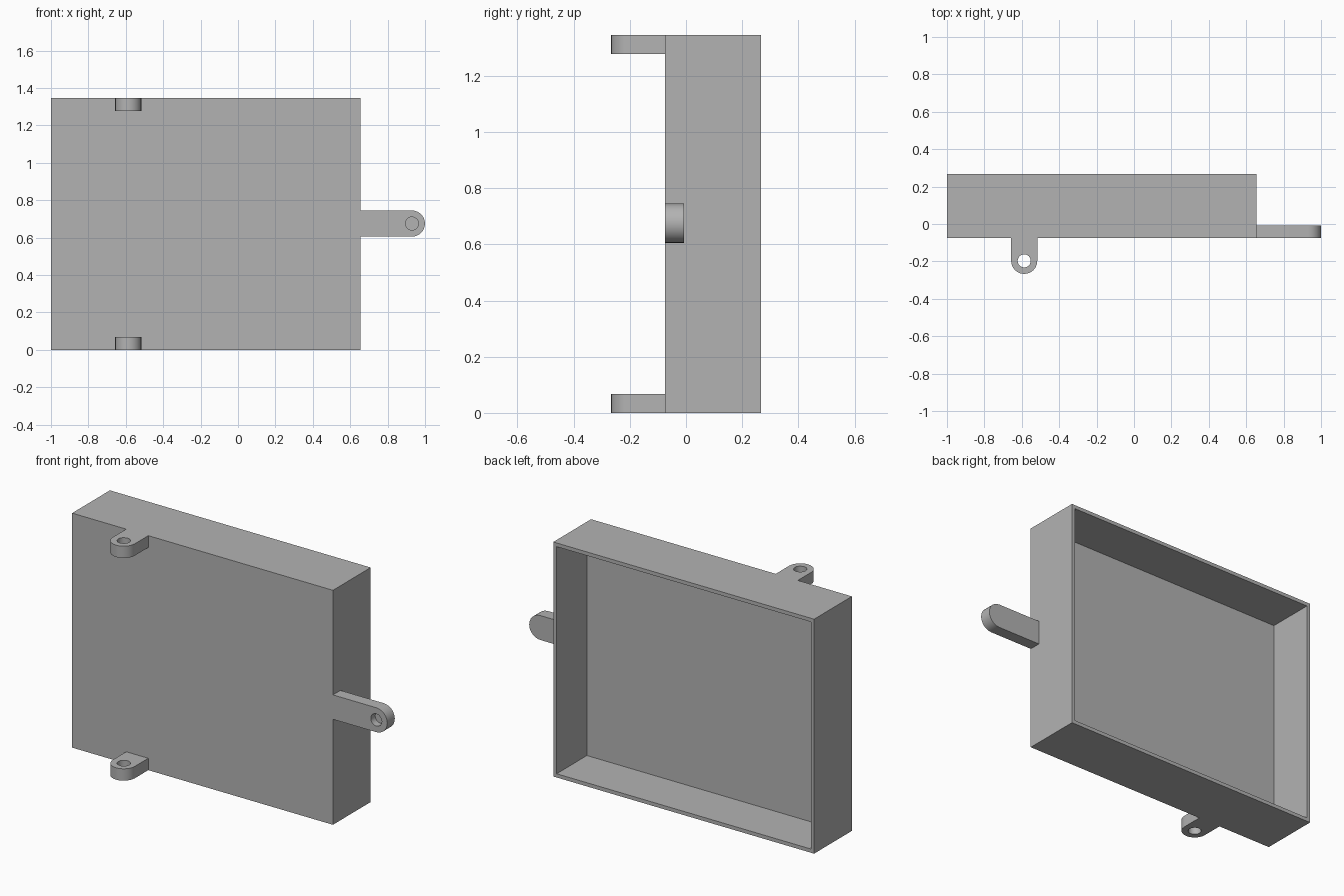
import bpy, bmesh, math
from mathutils import Matrix, Vector

if "Cube" in bpy.data.objects:
    bpy.data.objects.remove(bpy.data.objects["Cube"])

GREY = (0.45, 0.45, 0.45, 1)
grey = bpy.data.materials.new("plain grey")
grey.use_nodes = True
grey.diffuse_color = GREY
grey.node_tree.nodes["Principled BSDF"].inputs["Base Color"].default_value = GREY

LEFT, RIGHT, FRONT, BACK, TOP = -1.0, 0.655, -0.075, 0.267, 1.345
WALL, FLOOR = 0.03, 0.068
RADIUS, BORE, THICK, ARC = 0.07, 0.035, 0.068, 12


def add_object(name, bm):
    bmesh.ops.recalc_face_normals(bm, faces=bm.faces)
    mesh = bpy.data.meshes.new(name)
    bm.to_mesh(mesh)
    bm.free()
    mesh.materials.append(grey)
    obj = bpy.data.objects.new(name, mesh)
    bpy.context.collection.objects.link(obj)
    return obj


def activate(obj):
    bpy.ops.object.select_all(action="DESELECT")
    obj.select_set(True)
    bpy.context.view_layer.objects.active = obj


def lug(name, length, bore_depth, placement):
    """Round-ended bar along +x from its root at x = 0, bored down from its top."""
    bm = bmesh.new()
    points = [(0, -RADIUS), (0, RADIUS)]
    for i in range(ARC + 1):
        a = math.pi / 2 - math.pi * i / ARC
        points.append((length + RADIUS * math.cos(a), RADIUS * math.sin(a)))
    base = bm.faces.new([bm.verts.new((x, y, 0)) for x, y in points])
    top = bmesh.ops.extrude_face_region(bm, geom=[base])["geom"]
    bmesh.ops.translate(bm, vec=(0, 0, THICK),
                        verts=[v for v in top if isinstance(v, bmesh.types.BMVert)])
    obj = add_object(name, bm)

    # Bore cutter
    cut = bmesh.new()
    bmesh.ops.create_cone(cut, cap_ends=True, segments=2 * ARC, radius1=BORE,
                          radius2=BORE, depth=0.2,
                          matrix=Matrix.Translation((length, 0, THICK - bore_depth + 0.1)))
    cutter = add_object(name + "_bore", cut)
    cutter.hide_render = True
    mod = obj.modifiers.new("bore", "BOOLEAN")
    mod.operation, mod.solver, mod.object = "DIFFERENCE", "EXACT", cutter
    activate(obj)
    bpy.ops.object.modifier_apply(modifier=mod.name)
    bpy.data.objects.remove(cutter)

    obj.data.transform(placement)
    bpy.ops.object.shade_smooth_by_angle(angle=math.radians(35))
    return obj


# Open-backed tray
bm = bmesh.new()
size = Vector((RIGHT - LEFT, BACK - FRONT, TOP))
centre = Vector(((LEFT + RIGHT) / 2, (FRONT + BACK) / 2, TOP / 2))
bmesh.ops.create_cube(bm, size=1, matrix=Matrix.Translation(centre) @ Matrix.Diagonal(size.to_4d()))
bmesh.ops.recalc_face_normals(bm, faces=bm.faces)
back = max(bm.faces, key=lambda f: f.calc_center_median().y)
bmesh.ops.inset_region(bm, faces=[back], thickness=WALL)
pocket = bmesh.ops.extrude_face_region(bm, geom=[back])["geom"]
bmesh.ops.translate(bm, vec=(0, FRONT + FLOOR - BACK, 0),
                    verts=[v for v in pocket if isinstance(v, bmesh.types.BMVert)])
if back.is_valid:
    bmesh.ops.delete(bm, geom=[back], context="FACES_ONLY")
add_object("tray", bm)

# Hinge lugs reaching forward, flush with the bottom and top edges
for name, z in (("lower_hinge_lug", 0), ("upper_hinge_lug", TOP - THICK)):
    lug(name, 0.122, 0.09,
        Matrix.Translation((-0.587, FRONT, z)) @ Matrix.Rotation(-math.pi / 2, 4, "Z"))

# Latch tab on the left side, with a blind bore in its front
lug("latch_tab", 0.275, 0.04,
    Matrix.Translation((RIGHT, FRONT + THICK, 0.675)) @ Matrix.Rotation(math.pi / 2, 4, "X"))
